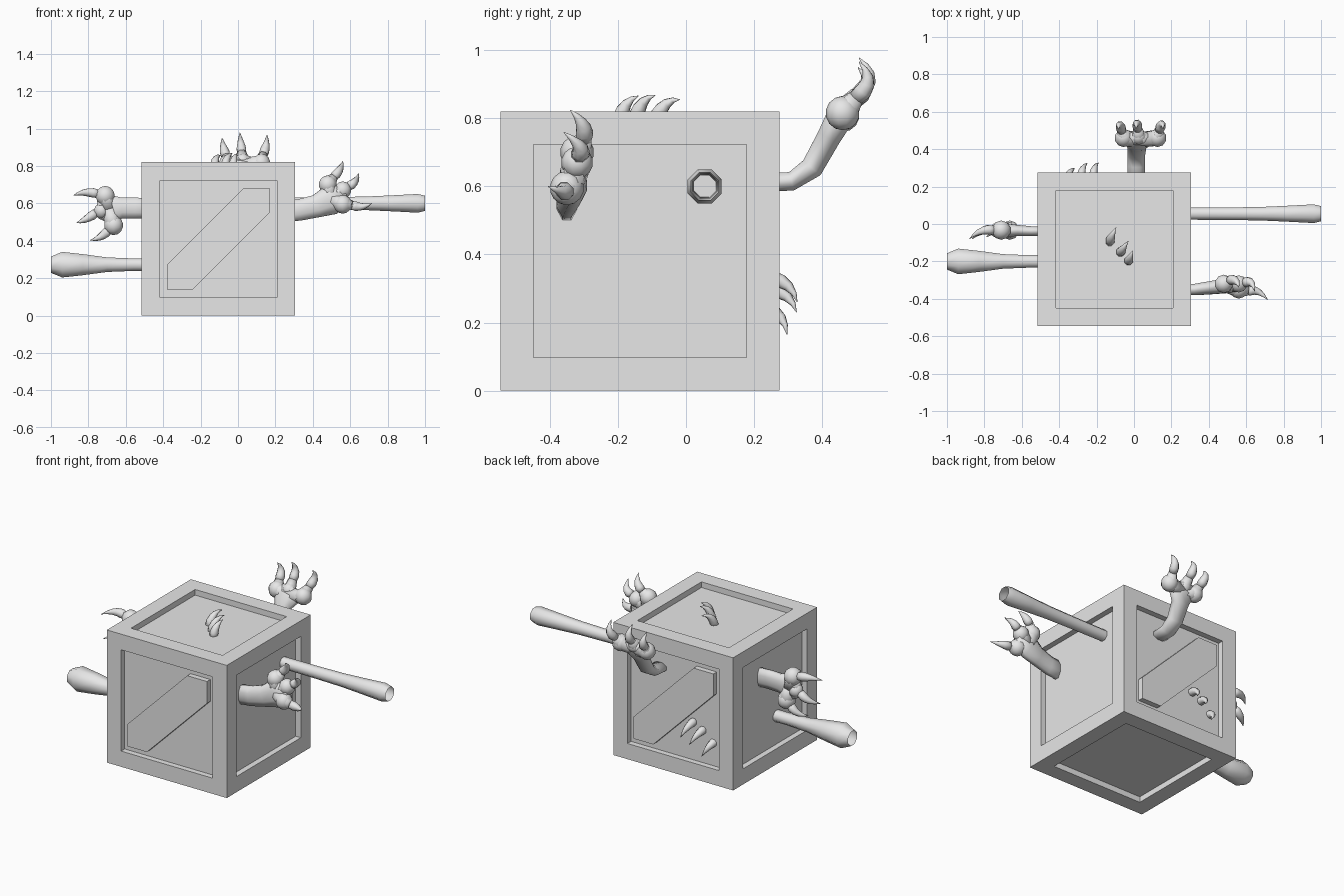
import bpy, bmesh, math
from mathutils import Vector, Matrix

old = bpy.data.objects.get("Cube")
if old:
    bpy.data.objects.remove(old, do_unlink=True)

grey = bpy.data.materials.new("plain grey")
grey.use_nodes = True
grey.diffuse_color = (0.8, 0.8, 0.8, 1)
grey.node_tree.nodes["Principled BSDF"].inputs["Base Color"].default_value = grey.diffuse_color


def finish(name, bm, smooth=True):
    bmesh.ops.recalc_face_normals(bm, faces=bm.faces[:])
    mesh = bpy.data.meshes.new(name)
    bm.to_mesh(mesh)
    bm.free()
    mesh.materials.append(grey)
    for p in mesh.polygons:
        p.use_smooth = smooth
    ob = bpy.data.objects.new(name, mesh)
    bpy.context.collection.objects.link(ob)
    return ob


def add_tube(bm, points, sizes, thin, closed=True, sides=8):
    """Sweep an ellipse: sizes are (half width, half thickness along thin)."""
    pts = [Vector(p) for p in points]
    rings = []
    for i, (p, (w, t)) in enumerate(zip(pts, sizes)):
        d = (pts[min(i + 1, len(pts) - 1)] - pts[max(i - 1, 0)]).normalized()
        side = d.cross(Vector(thin)).normalized()
        up = side.cross(d)
        angles = [math.tau * (k + 0.5) / sides for k in range(sides)]
        rings.append([bm.verts.new(p + side * w * math.cos(a) + up * t * math.sin(a))
                      for a in angles])
    for a, b in zip(rings, rings[1:]):
        for k in range(sides):
            n = (k + 1) % sides
            bm.faces.new((a[k], a[n], b[n], b[k]))
    if closed:
        bm.faces.new(rings[0])
        bm.faces.new(rings[-1])


def add_claw(bm, base, mid, tip, r, thin):
    """Curved spike through a quadratic curve, swelling just after its base."""
    a, b, c = Vector(base), Vector(mid), Vector(tip)
    steps = [0, 0.2, 0.4, 0.6, 0.8, 1]
    pts = [a * (1 - t) ** 2 + b * 2 * t * (1 - t) + c * t * t for t in steps]
    sizes = [(r * s, r * s) for s in (0.9, 1, 0.85, 0.62, 0.34, 0.03)]
    add_tube(bm, pts, sizes, thin)


def hand(name, arm, sizes, thin, fingers):
    """Arm and palm, then a round knuckle and a claw for each finger."""
    bm = bmesh.new()
    add_tube(bm, arm, sizes, thin)
    finish(name + "_arm", bm)
    for i, (knuckle, r, base, mid, tip) in enumerate(fingers):
        bm = bmesh.new()
        mat = Matrix.Translation(knuckle)
        bmesh.ops.create_uvsphere(bm, u_segments=10, v_segments=7, radius=r, matrix=mat)
        # short finger joint from palm to claw
        add_tube(bm, [arm[-2], knuckle, base], [(r * 0.8,) * 2, (r * 0.9,) * 2, (0.026, 0.026)], thin)
        finish(f"{name}_finger_{i + 1}", bm)
        bm = bmesh.new()
        add_claw(bm, base, mid, tip, 0.027, thin)
        finish(f"{name}_claw_{i + 1}", bm)


# Crate with a recessed panel on every side
SIZE, BORDER, DEPTH = 0.82, 0.137, 0.035
CENTRE = Vector((-0.105, -0.135, SIZE / 2))
bm = bmesh.new()
bmesh.ops.create_cube(bm, size=SIZE, matrix=Matrix.Translation(CENTRE))
bmesh.ops.recalc_face_normals(bm, faces=bm.faces[:])
sides = bm.faces[:]
bmesh.ops.inset_individual(bm, faces=sides, thickness=BORDER, depth=0)
for f in sides:
    wall = bmesh.ops.extrude_discrete_faces(bm, faces=[f])["faces"][0]
    bmesh.ops.translate(bm, verts=wall.verts[:], vec=wall.normal * -DEPTH)
finish("crate", bm, smooth=False)

# Diagonal board across the front and back panels
h = SIZE / 2 - BORDER
cut = 0.135
profile = [(-h, -h), (cut - h, -h), (h, h - cut), (h, h), (h - cut, h), (-h, cut - h)]
for name, s in (("front_board", 1), ("back_board", -1)):
    bm = bmesh.new()
    y = SIZE / 2 - 0.002
    face = bm.faces.new([bm.verts.new((s * x, -s * y, z)) for x, z in profile])
    ext = bmesh.ops.extrude_face_region(bm, geom=[face])["geom"]
    back = [v for v in ext if isinstance(v, bmesh.types.BMVert)]
    bmesh.ops.translate(bm, verts=back, vec=(0, s * DEPTH, 0))
    bmesh.ops.translate(bm, verts=bm.verts[:], vec=CENTRE)
    finish(name, bm, smooth=False)

# Open-ended limb stumps
for name, y, z, stations in (
    ("left_stump", 0.055, 0.6, [(0.2, 0.034), (0.5, 0.036), (0.68, 0.039), (0.82, 0.046), (0.96, 0.054), (1, 0.044)]),
    ("right_stump", -0.2, 0.272, [(-0.4, 0.036), (-0.56, 0.036), (-0.7, 0.042), (-0.83, 0.061), (-0.94, 0.074), (-1, 0.047)]),
):
    bm = bmesh.new()
    add_tube(bm, [(x, y, z) for x, r in stations], [(r, r) for x, r in stations], (0, 1, 0), closed=False)
    finish(name, bm)

# Clawed hand reaching out of the left side
hand("left_hand",
     [(0.2, -0.35, 0.55), (0.33, -0.35, 0.565), (0.42, -0.34, 0.585), (0.5, -0.33, 0.62), (0.58, -0.33, 0.645)],
     [(0.06, 0.033), (0.062, 0.033), (0.066, 0.038), (0.088, 0.042), (0.05, 0.03)], (0, 1, 0),
     [((0.48, -0.32, 0.7), 0.05, (0.51, -0.3, 0.74), (0.555, -0.29, 0.78), (0.56, -0.34, 0.825)),
      ((0.56, -0.32, 0.67), 0.047, (0.59, -0.315, 0.69), (0.635, -0.29, 0.71), (0.645, -0.36, 0.76)),
      ((0.56, -0.35, 0.595), 0.05, (0.61, -0.36, 0.59), (0.66, -0.34, 0.57), (0.715, -0.405, 0.6))])

# Clawed hand reaching out of the right side
hand("right_hand",
     [(-0.4, -0.038, 0.57), (-0.55, -0.038, 0.575), (-0.62, -0.035, 0.575), (-0.69, -0.033, 0.57), (-0.75, -0.033, 0.565)],
     [(0.06, 0.028), (0.06, 0.028), (0.06, 0.032), (0.085, 0.038), (0.05, 0.028)], (0, 1, 0),
     [((-0.71, -0.033, 0.64), 0.053, (-0.745, -0.033, 0.65), (-0.82, -0.02, 0.67), (-0.88, -0.08, 0.642)),
      ((-0.73, -0.033, 0.56), 0.042, (-0.76, -0.033, 0.55), (-0.81, -0.02, 0.51), (-0.865, -0.08, 0.495)),
      ((-0.665, -0.033, 0.483), 0.053, (-0.69, -0.033, 0.46), (-0.73, -0.02, 0.41), (-0.79, -0.07, 0.403))])

# Bent arm reaching up behind the crate
hand("back_hand",
     [(0.012, 0.2, 0.61), (0.012, 0.31, 0.615), (0.012, 0.37, 0.655), (0.015, 0.42, 0.745), (0.025, 0.45, 0.8), (0.03, 0.475, 0.845)],
     [(0.05, 0.03), (0.05, 0.03), (0.05, 0.036), (0.055, 0.038), (0.09, 0.043), (0.05, 0.03)], (0, -1, 0.5),
     [((-0.055, 0.46, 0.81), 0.05, (-0.065, 0.495, 0.85), (-0.08, 0.56, 0.9), (-0.085, 0.505, 0.95)),
      ((0.025, 0.465, 0.825), 0.042, (0.02, 0.505, 0.87), (0.015, 0.57, 0.92), (0.01, 0.508, 0.978)),
      ((0.125, 0.46, 0.815), 0.05, (0.135, 0.5, 0.86), (0.155, 0.565, 0.91), (0.155, 0.508, 0.966))])

# Loose claws poking through the top and back panels
tips = (
    ("top_claw_1", (-0.13, -0.1, 0.77), (-0.125, -0.07, 0.86), (-0.095, -0.018, 0.855)),
    ("top_claw_2", (-0.075, -0.155, 0.77), (-0.065, -0.14, 0.86), (-0.03, -0.09, 0.868)),
    ("top_claw_3", (-0.03, -0.2, 0.77), (-0.025, -0.19, 0.85), (-0.005, -0.14, 0.866)),
    ("back_claw_1", (-0.22, 0.22, 0.335), (-0.22, 0.31, 0.33), (-0.19, 0.327, 0.26)),
    ("back_claw_2", (-0.285, 0.22, 0.3), (-0.285, 0.305, 0.3), (-0.25, 0.325, 0.23)),
    ("back_claw_3", (-0.355, 0.21, 0.24), (-0.355, 0.29, 0.24), (-0.315, 0.297, 0.165)),
)
for name, base, mid, tip in tips:
    bm = bmesh.new()
    add_claw(bm, base, mid, tip, 0.025, (1, 0, 0))
    finish(name, bm)
